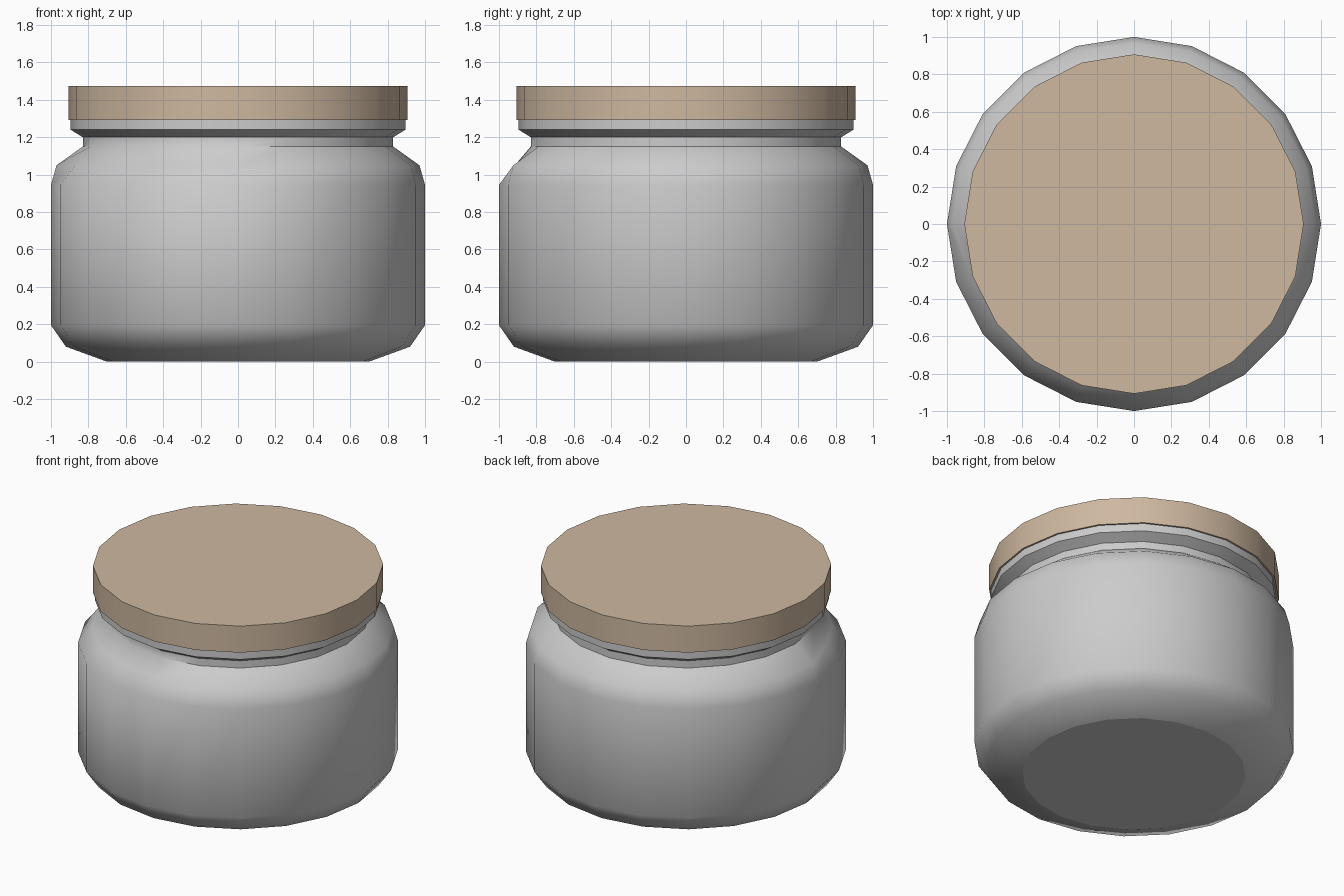
import bpy, bmesh, math

if "Cube" in bpy.data.objects:
    bpy.data.objects.remove(bpy.data.objects["Cube"])

SIDES = 20


def lathe(name, profile, cap_top, color=None, dent=None):
    """Revolve a list of (radius, z); dent = (ring index, radius) for the flattened quarter."""
    bm = bmesh.new()
    rings = []
    for k, (radius, z) in enumerate(profile):
        ring = []
        for i in range(SIDES):
            a = 2 * math.pi * i / SIDES
            r = dent[1] if dent and k == dent[0] and 11 <= i <= 15 else radius
            ring.append(bm.verts.new((r * math.cos(a), r * math.sin(a), z)))
        rings.append(ring)
    for low, high in zip(rings, rings[1:]):
        for i in range(SIDES):
            j = (i + 1) % SIDES
            bm.faces.new((low[i], low[j], high[j], high[i]))
    bm.faces.new(rings[0][::-1])
    if cap_top:
        bm.faces.new(rings[-1])
    mesh = bpy.data.meshes.new(name)
    bm.to_mesh(mesh)
    bm.free()
    obj = bpy.data.objects.new(name, mesh)
    bpy.context.collection.objects.link(obj)
    if color:
        mat = bpy.data.materials.new(name + "_color")
        mat.diffuse_color = color
        mat.use_nodes = True
        mat.node_tree.nodes["Principled BSDF"].inputs["Base Color"].default_value = mat.diffuse_color
        mesh.materials.append(mat)
    # smooth sides, crisp rims, flat end caps
    bpy.ops.object.select_all(action='DESELECT')
    obj.select_set(True)
    bpy.context.view_layer.objects.active = obj
    bpy.ops.object.shade_smooth_by_angle(angle=math.radians(42))
    for face in mesh.polygons:
        if len(face.vertices) > 4:
            face.use_smooth = False
    return obj


# jar body: rounded base, straight wall, shoulder, neck and rim
# (the shoulder bulge is missing in the front-left quarter)
lathe("jar", [(0.70, 0.0), (0.92, 0.08), (1.0, 0.195), (1.0, 0.945),
              (0.97, 1.05), (0.83, 1.15), (0.83, 1.20),
              (0.895, 1.24), (0.895, 1.30)], cap_top=False, dent=(4, 0.915))

# flat lid
lathe("lid", [(0.907, 1.292), (0.907, 1.475)], cap_top=True,
      color=(0.62, 0.48, 0.35, 1))
